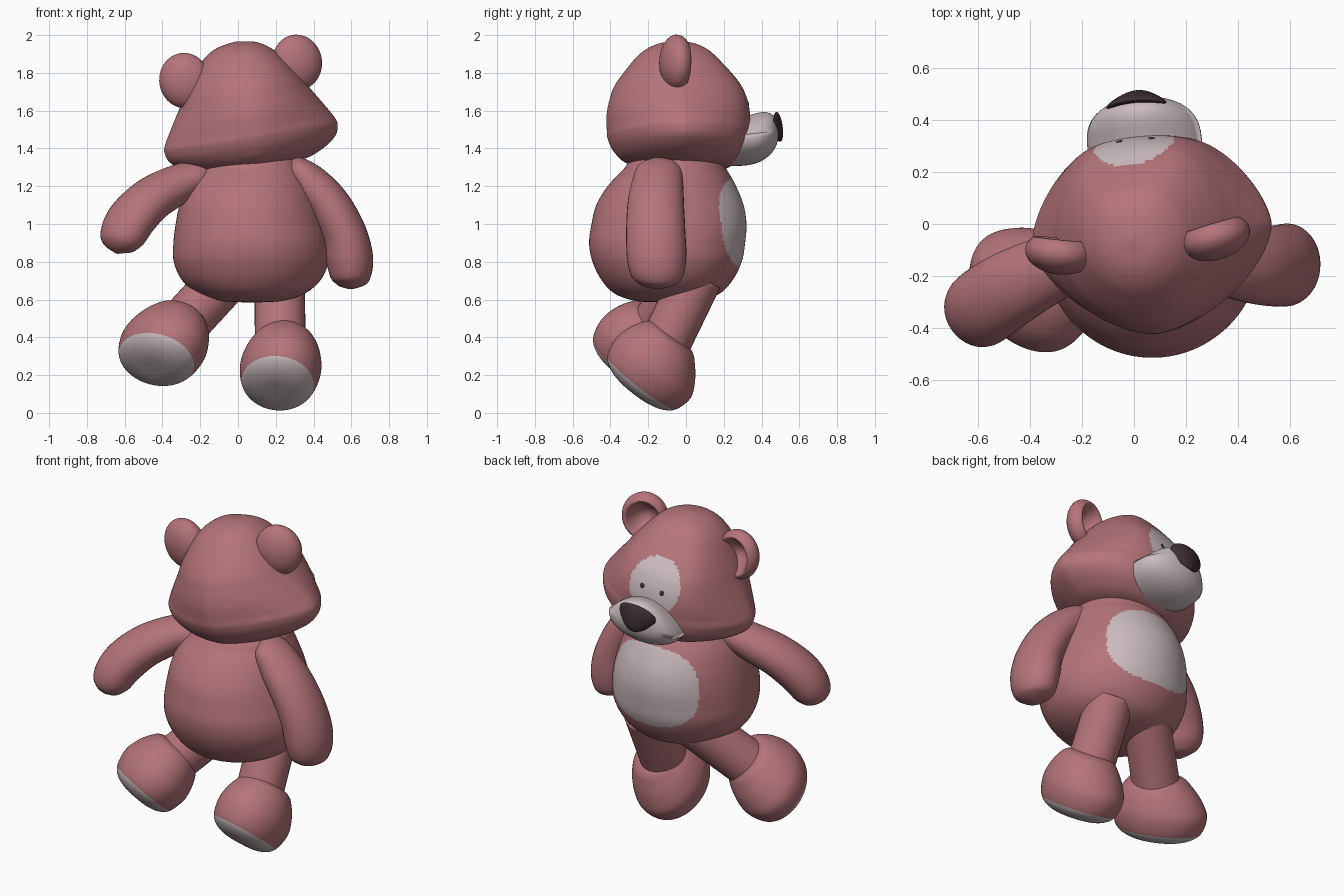
import bpy, bmesh, math
from mathutils import Matrix, Vector

if "Cube" in bpy.data.objects:
    bpy.data.objects.remove(bpy.data.objects["Cube"])

def material(name, rgb):
    m = bpy.data.materials.new(name)
    m.diffuse_color = (*rgb, 1)
    m.use_nodes = True
    m.node_tree.nodes["Principled BSDF"].inputs["Base Color"].default_value = m.diffuse_color
    return m

PINK = material("dusty_pink", (0.46, 0.175, 0.195))
PALE = material("pale_grey_pink", (0.60, 0.50, 0.52))
DARK = material("dark_brown", (0.045, 0.028, 0.034))

def resample(rows, steps):
    """Catmull-Rom interpolation of rows of numbers."""
    rows = [Vector(r) for r in rows]
    out = []
    for i in range(len(rows) - 1):
        p0, p1, p2, p3 = rows[max(i - 1, 0)], rows[i], rows[i + 1], rows[min(i + 2, len(rows) - 1)]
        for k in range(steps):
            t = k / steps
            out.append(0.5 * (2 * p1 + (p2 - p0) * t + (2 * p0 - 5 * p1 + 4 * p2 - p3) * t * t
                              + (3 * p1 - p0 - 3 * p2 + p3) * t ** 3))
    return out + [rows[-1]]

def skin(name, rings, mats, rule=None, matrix=None):
    """Bridge closed rings of points, cap the ends, colour faces by rule(centre)."""
    bm = bmesh.new()
    vr = [[bm.verts.new(p) for p in ring] for ring in rings]
    n = len(vr[0])
    for a, b in zip(vr, vr[1:]):
        for j in range(n):
            bm.faces.new((a[j], a[(j + 1) % n], b[(j + 1) % n], b[j]))
    bm.faces.new(vr[0])
    bm.faces.new(vr[-1])
    bmesh.ops.recalc_face_normals(bm, faces=bm.faces)
    for f in bm.faces:
        f.smooth = True
        if rule and rule(f.calc_center_median()):
            f.material_index = 1
    me = bpy.data.meshes.new(name)
    bm.to_mesh(me)
    bm.free()
    for m in mats:
        me.materials.append(m)
    ob = bpy.data.objects.new(name, me)
    bpy.context.collection.objects.link(ob)
    if matrix:
        ob.matrix_world = matrix
    return ob

def spow(v, e):
    return math.copysign(abs(v) ** e, v)

def flatten(v):
    """Flattens the front half of a section into a broad face."""
    w = 1.15 * v
    return v if v <= 0 else 1.03 * w / (1 + w ** 8) ** 0.125

def stack(name, rows, mats, rule=None, matrix=None, steps=5, n=96, power=lambda z: 2.0, front=lambda v: v):
    """Stacked super-elliptic sections: rows of z, cx, cy, rx, ry."""
    rings = []
    for z, cx, cy, rx, ry in resample(rows, steps):
        rx, ry, e = max(rx, 0.003), max(ry, 0.003), 2 / power(z)
        rings.append([(cx + rx * spow(math.cos(2 * math.pi * j / n), e),
                       cy + ry * front(spow(math.sin(2 * math.pi * j / n), e)), z) for j in range(n)])
    return skin(name, rings, mats, rule, matrix)

def tube(name, rows, ref, n=32):
    """Limb along a path: rows of x, y, z, radius along ref, radius across."""
    pts = resample(rows, 6)
    rings = []
    for i, p in enumerate(pts):
        t = pts[min(i + 1, len(pts) - 1)] - pts[max(i - 1, 0)]
        t = Vector(t[:3]).normalized()
        a = Vector(ref) - t * Vector(ref).dot(t)
        a.normalize()
        b = t.cross(a)
        c = Vector(p[:3])
        rings.append([c + a * max(p[3], .003) * math.cos(2 * math.pi * j / n)
                      + b * max(p[4], .003) * math.sin(2 * math.pi * j / n) for j in range(n)])
    return skin(name, rings, [PINK])

def blob(name, shape, mats, matrix, n=48, m=32):
    """Sphere with poles on y, reshaped by shape(x, y, z)."""
    rings = []
    for i in range(m + 1):
        a = math.pi * min(max(i / m, 0.004), 0.996)
        rings.append([shape(math.sin(a) * math.cos(2 * math.pi * j / n), math.cos(a),
                            math.sin(a) * math.sin(2 * math.pi * j / n)) for j in range(n)])
    return skin(name, rings, mats, None, matrix)

# body with belly patch on the +y side
def belly(c):
    az = math.degrees(math.atan2(c.x - 0.07, c.y + 0.1))
    return abs(az / 45) ** 2.8 + abs((c.z - 1.005) / 0.235) ** 2.8 < 1

stack("body", [(.585, .07, -.1, .01, .01), (.592, .07, -.1, .16, .16), (.63, .07, -.1, .28, .275),
               (.70, .07, -.1, .365, .345), (.80, .07, -.1, .41, .395), (.90, .07, -.1, .412, .413),
               (1.0, .065, -.09, .395, .41), (1.1, .06, -.085, .37, .39), (1.2, .06, -.075, .335, .34),
               (1.28, .07, -.06, .29, .28), (1.36, .08, -.05, .22, .21), (1.4, .08, -.05, .02, .02)],
      [PINK, PALE], belly, steps=10, n=200)

# head, rolled and turned a little
HEAD = (Matrix.Translation((.065, 0, 1.455)) @ Matrix.Rotation(math.radians(5.5), 4, 'Z')
        @ Matrix.Rotation(math.radians(-9.2), 4, 'Y'))

def head_power(z):
    return 2.0 - 0.4 * min(max((0.35 - z) / 0.3, 0), 1)

stack("head", [(-.17, 0, -.02, .02, .02), (-.157, 0, -.02, .25, .22), (-.115, 0, -.03, .37, .31),
               (-.06, 0, -.035, .445, .355), (-.005, 0, -.04, .466, .375), (.04, 0, -.04, .455, .38),
               (.125, 0, -.04, .405, .38), (.21, 0, -.04, .352, .362), (.29, 0, -.045, .305, .325),
               (.41, 0, -.05, .22, .228), (.465, 0, -.05, .165, .17), (.50, 0, -.05, .10, .10),
               (.517, 0, -.05, .01, .01)],
      [PINK, PALE],
      lambda c: c.y > 0 and ((c.x + .005) / .155) ** 2 + ((c.z - .19) / .16) ** 2 < 1,
      HEAD, steps=9, n=220, power=head_power, front=flatten)

# muzzle, blunt and rising towards the nose
def muzzle(x, y, z):
    f = max(y, 0)
    return (.225 * x * (1 - .2 * max(z, 0)), .19 * spow(y, .7),
            .128 * spow(z, .85) + .015 * y + (.05 * f * (.4 + z) - .03 * x * x if z > 0 else .02 * f))
blob("muzzle", muzzle, [PALE], HEAD @ Matrix.Translation((0, .30, -.015)))

# nose, a rounded triangle
blob("nose", lambda x, y, z: (.112 * x * (1 + .3 * z), .022 * y - .032 * x * x, .078 * z), [DARK],
     HEAD @ Matrix.Translation((0, .492, .06)) @ Matrix.Rotation(math.radians(8), 4, 'X'))

# eyes and ears
def ear(x, y, z):
    d = .085 * y
    if y > 0:
        d -= .13 * max(0, 1 - (math.hypot(x, z) / .78) ** 2)
    return (.135 * x, d, .147 * z)

for s, side in ((-1, "left"), (1, "right")):
    blob(side + "_eye", lambda x, y, z: (.018 * x, .009 * y, .021 * z), [DARK],
         HEAD @ Matrix.Translation((s * .064, .322, .17)) @ Matrix.Rotation(-s * .15, 4, 'Z'), 16, 10)
    blob(side + "_ear", ear, [PINK],
         HEAD @ Matrix.Translation((s * .303, -.075, .357)) @ Matrix.Rotation(s * .2, 4, 'Z'))

# arms
tube("right_arm", [(.27, -.14, 1.345, .02, .02), (.31, -.14, 1.30, .11, .065), (.38, -.15, 1.22, .135, .10),
                   (.48, -.16, 1.1, .15, .115), (.56, -.16, .95, .157, .12), (.59, -.155, .82, .157, .125),
                   (.597, -.15, .72, .135, .107), (.597, -.15, .675, .085, .07), (.597, -.15, .655, .01, .01)],
     (0, 1, 0))
tube("left_arm", [(-.14, -.12, 1.3, .04, .04), (-.2, -.13, 1.265, .11, .08), (-.33, -.175, 1.205, .13, .105),
                  (-.46, -.24, 1.13, .145, .115), (-.56, -.305, 1.03, .15, .12), (-.61, -.345, .94, .14, .112),
                  (-.632, -.363, .88, .10, .08), (-.642, -.37, .845, .01, .01)], (.57, -.82, 0))

# legs and feet with pale rounded soles
def leg(side, hip, foot, up, forward, length):
    hip, foot, up = Vector(hip), Vector(foot), Vector(up).normalized()
    tube(side + "_leg", [(*hip.lerp(foot, t), .134, .134) for t in (0, .3, .6, 1)], (1, 0, 0))
    f = Vector(forward)
    f = (f - up * f.dot(up)).normalized()
    m = Matrix((f.cross(up), f * length, up)).transposed().to_4x4()
    m.translation = foot
    stack(side + "_foot", [(-.162, 0, 0, .01, .01), (-.158, 0, 0, .09, .11), (-.135, 0, 0, .155, .185),
                           (-.09, 0, 0, .195, .235), (0, 0, 0, .214, .255), (.08, 0, -.01, .2, .23),
                           (.15, 0, -.02, .168, .185), (.2, 0, -.025, .12, .13), (.22, 0, -.025, .01, .01)],
          [PINK, PALE], lambda c: c.z < -.095, m, steps=8, n=80)

leg("right", (.22, .06, .72), (.225, -.175, .235), (.15, .62, .78), (-.08, 1, 0), 1)
leg("left", (-.05, .04, .73), (-.395, -.245, .355), (.38, .58, .72), (-.5, 1, 0), 1.05)
